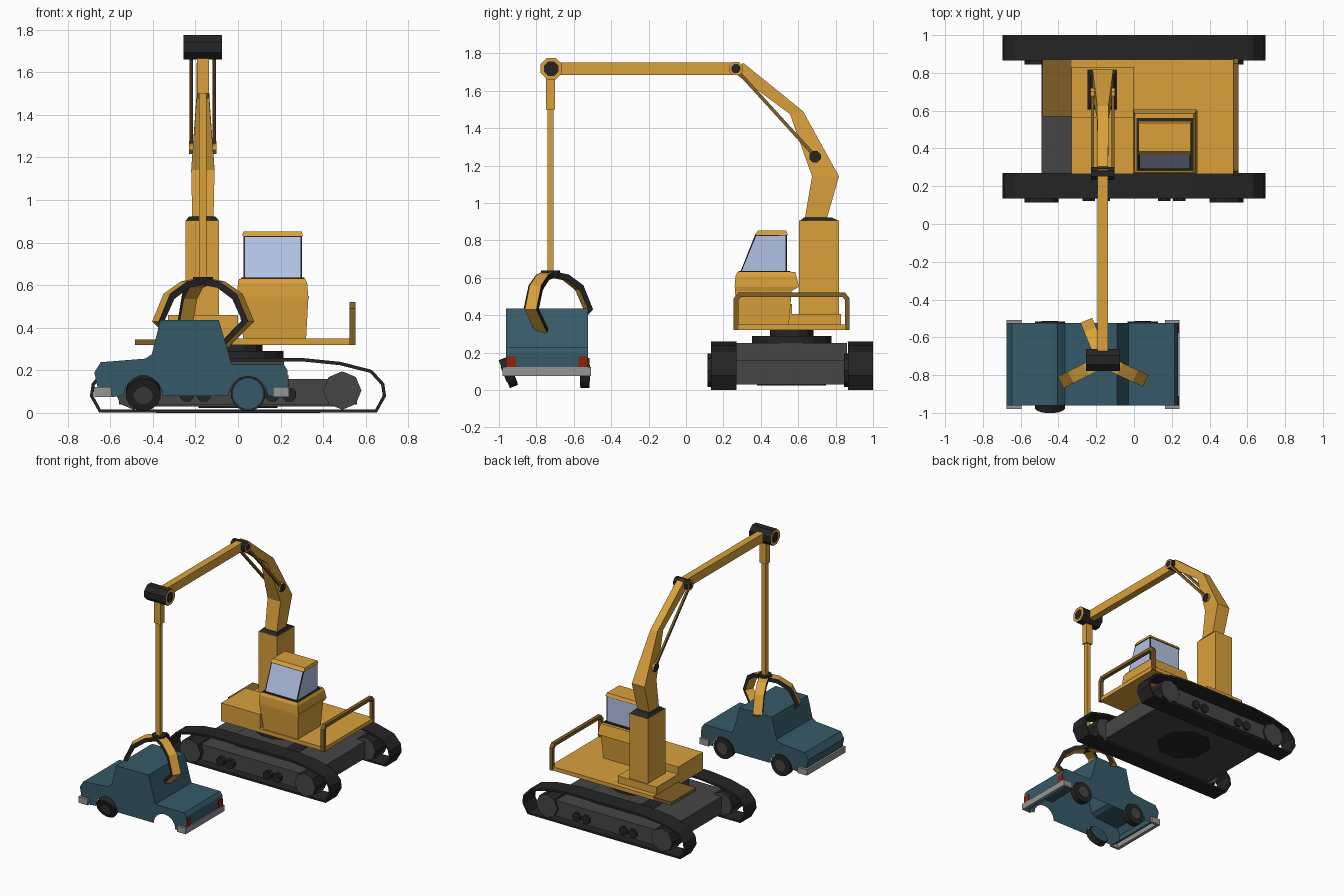
import bpy, bmesh, math
from mathutils import Vector, Matrix

if "Cube" in bpy.data.objects:
    bpy.data.objects.remove(bpy.data.objects["Cube"])

def mat(name, r, g, b):
    m = bpy.data.materials.new(name)
    m.diffuse_color = (r, g, b, 1)
    m.use_nodes = True
    m.node_tree.nodes["Principled BSDF"].inputs["Base Color"].default_value = m.diffuse_color
    return m

ORANGE = mat("orange paint", .70, .355, .045)
BROWN = mat("dark ochre", .21, .115, .02)
BLACK = mat("black rubber", .018, .018, .018)
GRAY = mat("dark gray steel", .06, .06, .062)
TEAL = mat("teal car paint", .036, .102, .138)
GLASS = mat("pale blue glass", .45, .54, .78)
SILVER = mat("bumper silver", .3, .3, .3)
RED = mat("tail light red", .28, .015, .004)

def finish(name, bm, mats, loc=(0, 0, 0), rot=(0, 0, 0)):
    me = bpy.data.meshes.new(name)
    bm.to_mesh(me)
    bm.free()
    for m in mats:
        me.materials.append(m)
    ob = bpy.data.objects.new(name, me)
    ob.location, ob.rotation_euler = loc, rot
    bpy.context.collection.objects.link(ob)
    return ob

def place(axis, p, t):
    return {'x': (t, p[0], p[1]), 'y': (p[0], t, p[1]), 'z': (p[0], p[1], t)}[axis]

def loft_bm(rings, caps=True):
    bm = bmesh.new()
    vs = [[bm.verts.new(p) for p in r] for r in rings]
    n = len(vs[0])
    for a, b in zip(vs, vs[1:]):
        for i in range(n):
            bm.faces.new((a[i], a[(i + 1) % n], b[(i + 1) % n], b[i]))
    if caps:
        for r in (vs[0], vs[-1]):
            bm.faces.new(r).material_index = 1
    bmesh.ops.recalc_face_normals(bm, faces=bm.faces[:])
    bm.normal_update()
    return bm

def prism(name, pts, axis, a, b, m, capmat=None, loc=(0, 0, 0), rot=(0, 0, 0), caps=True):
    bm = loft_bm([[place(axis, p, t) for p in pts] for t in (a, b)], caps)
    return finish(name, bm, [m, capmat or m], loc, rot)

def box(name, x0, x1, y0, y1, z0, z1, m):
    return prism(name, [(x0, y0), (x1, y0), (x1, y1), (x0, y1)], 'z', z0, z1, m)

def stack(name, secs, m):
    """Loft of rectangles (z, x0, x1, y0, y1)."""
    rings = [[(x0, y0, z), (x1, y0, z), (x1, y1, z), (x0, y1, z)] for z, x0, x1, y0, y1 in secs]
    return finish(name, loft_bm(rings), [m, m])

def cyl(name, c, r, depth, axis, m, n=8, rim=0, rim_mat=None, end_mat=None, rot=(0, 0, 0), turn=.5):
    ang = [2 * math.pi * (i + turn) / n for i in range(n)]
    pts = [(r * math.cos(a), r * math.sin(a)) for a in ang]
    bm = loft_bm([[place(axis, p, t) for p in pts] for t in (-depth / 2, depth / 2)])
    if rim:  # coloured ring on both end faces
        ends = [f for f in bm.faces if f.material_index == 1]
        for f in bmesh.ops.inset_individual(bm, faces=ends, thickness=rim)['faces']:
            f.material_index = 2
    return finish(name, bm, [m, end_mat or m, rim_mat or m], c, rot)

# --- crawler tracks (the second is a copy, shifted back)
half = [(0, .25), (.3, .25), (.48, .232), (.625, .195), (.68, .135), (.688, .08), (.648, .008), (0, .008)]
belt_pts = half + [(-x, z) for x, z in reversed(half[1:-1])]
for side, dy in (("front", 0), ("rear", .73)):
    b = prism(side + "_track_belt", belt_pts, 'y', .135 + dy, .27 + dy, BLACK, caps=False)
    s = b.modifiers.new("thickness", 'SOLIDIFY')
    s.thickness, s.offset = .016, 0
    box(side + "_track_frame", -.56, .56, .155 + dy, .25 + dy, .04, .16, GRAY)
    for x in (-.49, .49):
        cyl(side + "_track_wheel", (x, .19 + dy, .105), .09, .15, 'y', BLACK, 8, .018, GRAY, GRAY, turn=0)
    for x in (-.24, -.16, .16, .24):
        cyl(side + "_roller", (x, .195 + dy, .085), .035, .145, 'y', BLACK, 8)

# --- undercarriage and turntable
box("undercarriage", -.49, .49, .25, .885, .03, .16, GRAY)
box("pedestal", -.215, .215, .27, .86, .16, .25, GRAY)
cyl("turntable", (0, .565, .27), .217, .04, 'z', BLACK, 16)
cyl("turntable_core", (0, .565, .305), .12, .04, 'z', BLACK, 12)
cyl("belly_plate", (0, .565, .03), .2, .012, 'z', BLACK, 8)

# --- deck, boxes, railing
box("deck", -.33, .55, .265, .87, .32, .35, ORANGE)
box("side_step", -.485, -.33, .57, .87, .32, .345, BROWN)
box("machine_box", -.33, 0, .265, .567, .35, .46, ORANGE)
box("tower_base", -.33, 0, .56, .83, .35, .405, ORANGE)
prism("railing", [(.255, .32), (.255, .49), (.28, .522), (.85, .522), (.875, .49), (.875, .32),
                  (.85, .32), (.85, .48), (.838, .497), (.292, .497), (.28, .48), (.28, .32)],
      'x', .525, .553, BROWN)

# --- cab
stack("cab_base", [(.35, .025, .32, .275, .55), (.53, .0, .33, .262, .565), (.55, -.005, .335, .262, .6)], ORANGE)
stack("cab_sill", [(.55, -.005, .33, .26, .605), (.61, 0, .325, .265, .59), (.63, .005, .315, .275, .585)], ORANGE)
box("window_seal", .013, .312, .28, .56, .628, .636, BLACK)
bm = loft_bm([[(x, y, z) for y, z in ((.29, .63), (.37, .832), (.54, .832), (.54, .63))] for x in (.025, .3)])
for f in bm.faces:
    f.material_index = 0
for f in bmesh.ops.inset_individual(bm, faces=bm.faces[:], thickness=.01)['faces']:
    f.material_index = 1
finish("cab_windows", bm, [GLASS, BLACK])
stack("cab_roof", [(.83, .02, .305, .368, .545), (.852, .025, .3, .385, .535)], ORANGE)

# --- tower and boom
CX = -.165
box("tower", CX - .082, CX + .075, .604, .818, .35, .905, ORANGE)
stack("tower_cap", [(.905, CX - .08, CX + .073, .61, .815), (.922, CX - .065, CX + .06, .63, .78)], BLACK)
def boom_ring(w, p, q):
    return [(CX - w, *p), (CX + w, *p), (CX + w, *q), (CX - w, *q)]
finish("boom", loft_bm([boom_ring(.05, (.636, .92), (.754, .92)), boom_ring(.055, (.674, 1.142), (.818, 1.142)),
                        boom_ring(.03, (.556, 1.475), (.626, 1.49)),
                        boom_ring(.028, (.265, 1.69), (.305, 1.75))]), [ORANGE, ORANGE])
box("arm", CX - .027, CX + .027, -.72, .29, 1.685, 1.752, ORANGE)

# --- joints and hydraulic rods
cyl("arm_end_joint", (CX, -.72, 1.718), .062, .18, 'x', BLACK, 8, .02, ORANGE, BLACK)
cyl("elbow_joint", (CX, .267, 1.718), .038, .125, 'x', BLACK, 8, .012, ORANGE, BLACK)
cyl("rod_joint", (CX, .69, 1.247), .033, .13, 'x', ORANGE, 8, .003, BLACK, BLACK)
p, q = Vector((.69, 1.25)), Vector((.267, 1.715))
n = (q - p).normalized().orthogonal() * .009
for x in (CX - .054, CX + .054):
    prism("hydraulic_rod", [p + n, q + n, q - n, p - n], 'x', x - .008, x + .008, BROWN)

# --- hanging stick
GY = -.725
box("stick_sleeve", CX - .028, CX + .028, GY - .024, GY + .024, 1.5, 1.7, ORANGE)
box("stick", CX - .018, CX + .018, GY - .016, GY + .016, .63, 1.51, ORANGE)

# --- grapple: hub and three claws, orange with black edges
cyl("grapple_hub", (CX, GY, .622), .05, .035, 'z', BLACK, 10)
claw = [(.02, .632), (.1, .617), (.19, .56), (.25, .43), (.115, .305),
        (.1, .325), (.218, .435), (.168, .535), (.09, .588), (.02, .6)]
for a, k in ((112, .93), (207, 1), (335, 1)):
    prism("claw", [(r * k, z) for r, z in claw], 'y', -.034, .034, ORANGE, BLACK, (CX, GY, 0), (0, 0, math.radians(a)))

# --- wrecked car: open shell with wheel arches
def arch(cx):
    return [(cx + .092 * math.cos(t), .08 + .092 * math.sin(t))
            for t in (math.pi * (1 - i / 8) for i in range(9))]
body = ([(-.59, .075)] + arch(-.445) + arch(.047) +
        [(.2, .075), (.233, .12), (.233, .2), (.215, .228), (-.03, .228), (-.09, .437), (-.365, .437),
         (-.405, .275), (-.435, .255), (-.645, .238), (-.675, .19), (-.66, .12)])
bm = loft_bm([[(x, y, z) for x, z in body] for y in (-.962, -.524)])
under = [f for f in bm.faces if f.normal.z < -.1 and -.6 < f.calc_center_median().x < .2]
bmesh.ops.delete(bm, geom=under, context='FACES_ONLY')
finish("car_body", bm, [TEAL, TEAL])

# --- car wheels (one missing, one bent)
def wheel(name, c, s, tilt):
    rot, R = (tilt, 0, 0), Matrix.Rotation(tilt, 3, 'X')
    cyl(name + "_tire", c, .082, .046, 'y', BLACK, 16, rot=rot)
    cyl(name + "_hub", Vector(c) + R @ Vector((0, s * .023, 0)), .045, .008, 'y', GRAY, 12, rot=rot)
    cyl(name + "_inside", Vector(c) - R @ Vector((0, s * .023, 0)), .072, .006, 'y', TEAL, 16, rot=rot)
wheel("bent_wheel", (-.445, -.95, .093), -1, .38)
wheel("far_front_wheel", (-.445, -.54, .09), 1, 0)
wheel("far_rear_wheel", (.047, -.54, .09), 1, 0)

# --- bumpers and lights
for name, xa, xb, d in (("rear_bumper", .215, .24, -.05), ("front_bumper", -.675, -.65, .055)):
    box(name, xa, xb, -.98, -.508, .075, .122, SILVER)
    for y in (-.98, -.526):
        box(name + "_end", min(xa, xa + d), max(xb, xb + d), y, y + .018, .075, .122, SILVER)
for y in (-.962, -.576):
    box("tail_light", .23, .238, y, y + .052, .124, .178, RED)
